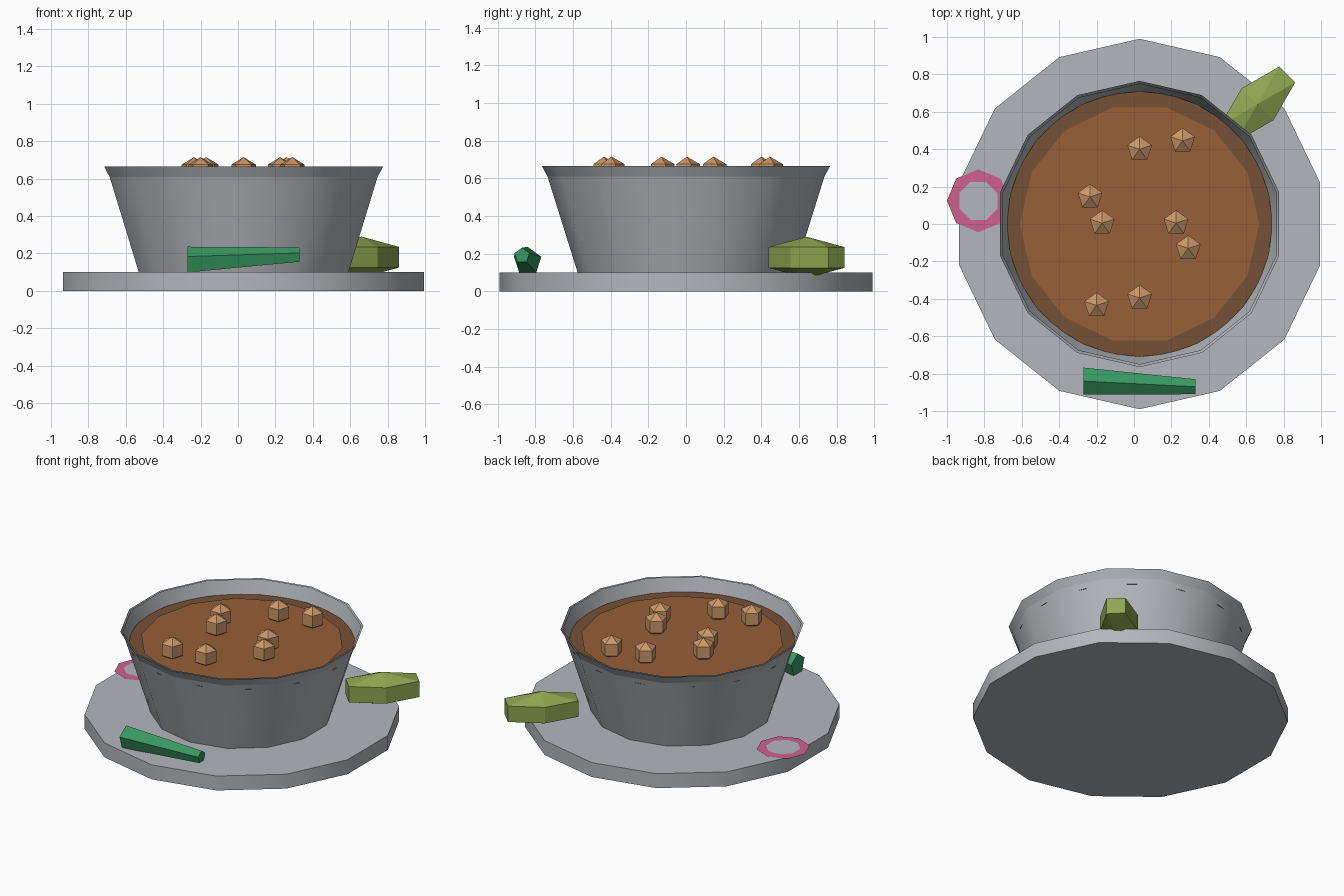
import bpy, bmesh, math
from mathutils import Matrix, Vector

if "Cube" in bpy.data.objects:
    bpy.data.objects.remove(bpy.data.objects["Cube"])

CX = 0.03  # axis of bowl and plate


def material(name, rgb):
    m = bpy.data.materials.new(name)
    m.diffuse_color = (*rgb, 1)
    m.use_nodes = True
    m.node_tree.nodes["Principled BSDF"].inputs["Base Color"].default_value = m.diffuse_color
    return m


GREY = material("grey_ceramic", (0.45, 0.47, 0.50))
DARK_BROTH = material("dark_broth", (0.18, 0.08, 0.036))
BROTH = material("brown_broth", (0.31, 0.115, 0.038))
TAN = material("tan_chunk", (0.60, 0.31, 0.14))
LIME = material("lime_green", (0.27, 0.38, 0.08))
PEPPER = material("pepper_green", (0.04, 0.32, 0.12))
PINK = material("onion_pink", (0.62, 0.12, 0.27))


def ring(n, r, z, phase=90):
    """n points on a horizontal circle, first one at the phase angle."""
    return [Vector((r * math.cos(a), r * math.sin(a), z))
            for a in (math.radians(phase) + math.tau * i / n for i in range(n))]


def loft(name, rings, mat, matrix=Matrix(), cap_low=True, cap_high=True, smooth=False):
    """Join rings of points from bottom to top; a one-point ring is an apex."""
    bm = bmesh.new()
    rows = [[bm.verts.new(p) for p in r] for r in rings]
    for a, b in zip(rows, rows[1:]):
        n = max(len(a), len(b))
        for i in range(n):
            j = (i + 1) % n
            if len(a) == 1:
                bm.faces.new((a[0], b[j], b[i]))
            elif len(b) == 1:
                bm.faces.new((a[i], a[j], b[0]))
            else:
                bm.faces.new((a[i], a[j], b[j], b[i]))
    if cap_low and len(rows[0]) > 2 and len(rows) > 1:
        bm.faces.new(rows[0][::-1])
    if cap_high and len(rows[-1]) > 2:
        bm.faces.new(rows[-1])
    bm.transform(matrix)
    me = bpy.data.meshes.new(name)
    bm.to_mesh(me)
    bm.free()
    me.materials.append(mat)
    ob = bpy.data.objects.new(name, me)
    bpy.context.collection.objects.link(ob)
    if smooth:
        bpy.ops.object.select_all(action='DESELECT')
        ob.select_set(True)
        bpy.context.view_layer.objects.active = ob
        bpy.ops.object.shade_smooth_by_angle(angle=math.radians(30))
    return ob


def nugget(name, n, mat, matrix):
    """Three-ring low-poly ball of unit radius."""
    h, r = 0.5, math.sqrt(0.75)
    loft(name, [[Vector((0, 0, -1))], ring(n, r, -h), ring(n, r, h),
                [Vector((0, 0, 1))]], mat, matrix)


axis = Matrix.Translation((CX, 0, 0))

# Plate, bowl wall and flared rim band
loft("plate", [ring(14, 0.99, 0), ring(14, 0.99, 0.1)], GREY, axis, smooth=True)
loft("bowl", [ring(14, 0.575, 0.1), ring(14, 0.752, 0.665)], GREY, axis,
     cap_high=False, smooth=True)
loft("bowl_rim", [ring(14, 0.735, 0.61), ring(14, 0.765, 0.665)], GREY, axis,
     cap_low=False, cap_high=False, smooth=True)

# Broth: dark outer disc with a lighter disc on it
loft("broth_edge", [ring(28, 0.71, 0.575)], DARK_BROTH, axis)
loft("broth_surface", [ring(14, 0.64, 0.58, 0)], BROTH, axis)

# Floating chunks
chunks = [(0.03, 0.40), (0.26, 0.445), (-0.235, 0.145), (-0.17, 0.005),
          (0.225, 0.005), (0.29, -0.13), (-0.20, -0.435), (0.03, -0.395)]
for i, (x, y) in enumerate(chunks):
    nugget(f"chunk_{i + 1}", 5, TAN,
           Matrix.Translation((x, y, 0.635)) @ Matrix.Scale(0.08, 4))

# Lime wedge lying diagonally against the bowl
nugget("lime_wedge", 6, LIME,
       Matrix.Translation((0.66, 0.64, 0.18)) @ Matrix.Rotation(math.radians(45), 4, 'Z')
       @ Matrix.Diagonal((0.30, 0.139, 0.11, 1)))

# Tapered five-sided pepper along x


def pepper_ring(x, y, z, r):
    return [Vector((x, y + p.x, z + p.y)) for p in ring(5, r, 0)]


loft("pepper", [pepper_ring(-0.27, -0.84, 0.16, 0.076),
                pepper_ring(0.33, -0.87, 0.19, 0.042)], PEPPER)

# Onion slice: pink disc with a grey centre
slice_at = Matrix.Translation((-0.832, 0.124, 0))
loft("onion_slice", [ring(8, 0.168, 0.104)], PINK, slice_at)
loft("onion_centre", [ring(8, 0.11, 0.107, 22.5)], GREY, slice_at)
